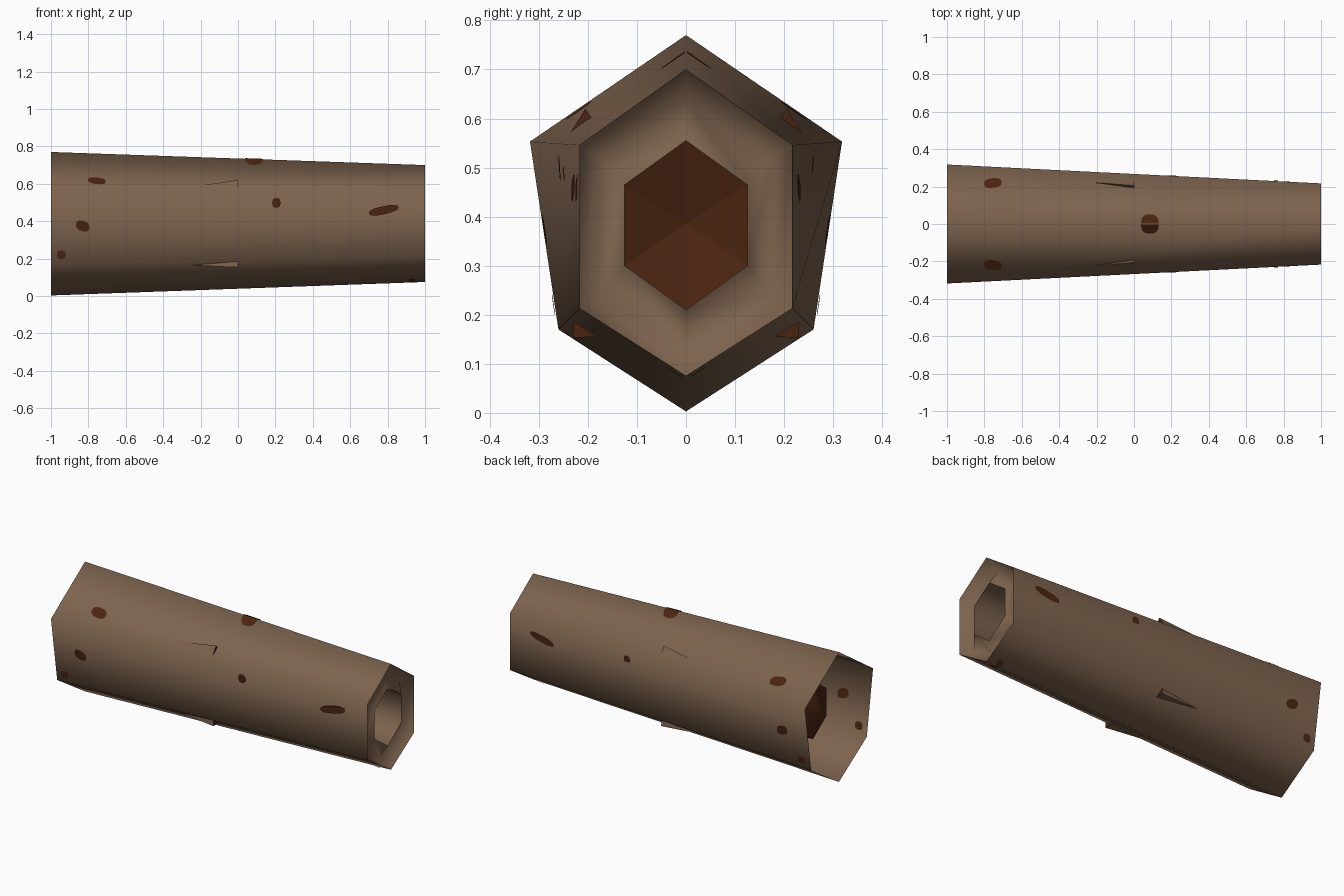
import bpy, bmesh, math
from mathutils import Vector

if "Cube" in bpy.data.objects:
    bpy.data.objects.remove(bpy.data.objects["Cube"])


def material(name, color):
    m = bpy.data.materials.new(name)
    m.diffuse_color = (*color, 1)
    m.use_nodes = True
    m.node_tree.nodes["Principled BSDF"].inputs["Base Color"].default_value = m.diffuse_color
    return m


BARK = material("bark_brown", (0.205, 0.126, 0.075))
DARK = material("dark_brown", (0.068, 0.018, 0.005))

# Half outlines (y, z) from top to bottom
WIDE = [(0, 0.77), (0.318, 0.553), (0.26, 0.17), (0, 0.003)]
NARROW = [(0, 0.70), (0.217, 0.546), (0.217, 0.213), (0, 0.075)]
VALLEY = [(0, 0.635), (0.178, 0.52), (0.178, 0.24), (0, 0.135)]
HOLE = [(0, 0.555), (0.125, 0.465), (0.125, 0.30), (0, 0.21)]


def ring(x, half):
    pts = half + [(-y, z) for y, z in half[2:0:-1]]
    return [Vector((x, y, z)) for y, z in pts]


def make(name, verts, faces, mat, smooth=False):
    me = bpy.data.meshes.new(name)
    me.from_pydata(verts, [], faces)
    bm = bmesh.new()
    bm.from_mesh(me)
    bmesh.ops.recalc_face_normals(bm, faces=bm.faces)
    bm.to_mesh(me)
    bm.free()
    ob = bpy.data.objects.new(name, me)
    bpy.context.collection.objects.link(ob)
    me.materials.append(mat)
    if smooth:
        for p in me.polygons:
            p.use_smooth = True
    return ob


def loft(name, rings, mat, smooth=True, tip=None):
    n = len(rings[0])
    verts = [v for r in rings for v in r]
    faces = [(i * n + j, i * n + (j + 1) % n, (i + 1) * n + (j + 1) % n, (i + 1) * n + j)
             for i in range(len(rings) - 1) for j in range(n)]
    if tip:
        verts.append(Vector(tip))
        base = (len(rings) - 1) * n
        faces += [(base + j, base + (j + 1) % n, len(verts) - 1) for j in range(n)]
    return make(name, verts, faces, mat, smooth)


# Hollow tapered log shell, open at the wide end
loft("log_shell", [ring(-1, WIDE), ring(1, NARROW)], BARK)

# Recessed rim and short throat at the narrow end
loft("rim", [ring(1, NARROW), ring(0.93, VALLEY), ring(0.98, HOLE)], BARK)
loft("throat", [ring(0.98, HOLE), ring(0.6, HOLE)], BARK)

# Dark closed tunnel inside
loft("tunnel", [ring(0.6, HOLE), ring(-0.83, HOLE)], DARK, False, (-0.88, 0, 0.385))


def shell_point(x, face, t, side):
    """Point on a shell face: t runs from its upper to its lower corner."""
    f = (x + 1) / 2

    def corner(k):
        a, b = Vector(WIDE[k]), Vector(NARROW[k])
        return a.lerp(b, f)
    p = corner(face).lerp(corner(face + 1), t)
    return Vector((x, side * p.x, p.y))


def shell_normal(x, face, t, side):
    p = shell_point(x, face, t, side)
    n = (shell_point(x + 0.1, face, t, side) - p).cross(
        shell_point(x, face, t + 0.1, side) - p).normalized()
    return n if n.y * side > 0 else -n


# Rot spots, mirrored; thin plates showing inside and out: x, face, t, half length, half t, bend
SPOTS = [(-0.755, 0, 0.71, 0.048, 0.085, 0.02), (-0.83, 1, 0.47, 0.036, 0.075, 0.02),
         (-0.945, 1, 0.87, 0.024, 0.06, 0), (0.205, 1, 0.14, 0.022, 0.075, 0),
         (0.78, 1, 0.26, 0.08, 0.065, -0.045), (0.085, 0, 0, 0.048, 0.19, 0),
         (0.93, 2, 0.9, 0.02, 0.08, 0)]
for side in (-1, 1):
    for i, (x, face, t, hx, ht, bend) in enumerate(SPOTS):
        verts, n = [], 14
        for off in (0.004, -0.004):
            for k in range(n):
                a = math.tau * k / n
                c, s = math.cos(a), math.sin(a)
                c, s = (math.copysign(abs(v) ** 0.8, v) for v in (c, s))
                px, pt = x + hx * c, max(0, t + ht * s + bend * c)
                verts.append(shell_point(px, face, pt, side)
                             + off * shell_normal(px, face, pt, side))
        faces = [tuple(range(n)), tuple(range(n, 2 * n))]
        make(f"rot_spot_{i}_{side}", verts, faces, DARK)

# Split bark flakes lifting toward the narrow end, with dark broken ends
for side in (-1, 1):
    for face, x0, t0, t1, lift in ((0, -0.22, 0.72, 0.88, 0.022), (2, -0.25, 0.04, 0.24, 0.028)):
        tm = t0 if face == 0 else t1 * 0.4
        root = shell_point(x0, face, (t0 + t1) / 2, side)
        a = shell_point(0, face, t0, side)
        b = shell_point(0, face, t1, side)
        top = shell_point(0, face, tm, side) + lift * shell_normal(0, face, tm, side)
        flake = make(f"bark_flake_{face}_{side}", [root, a, b, top],
                     [(0, 1, 3), (0, 3, 2), (1, 2, 3)], BARK)
        flake.data.materials.append(DARK)
        for p in flake.data.polygons:
            if abs(p.normal.x) > 0.9:
                p.material_index = 1
